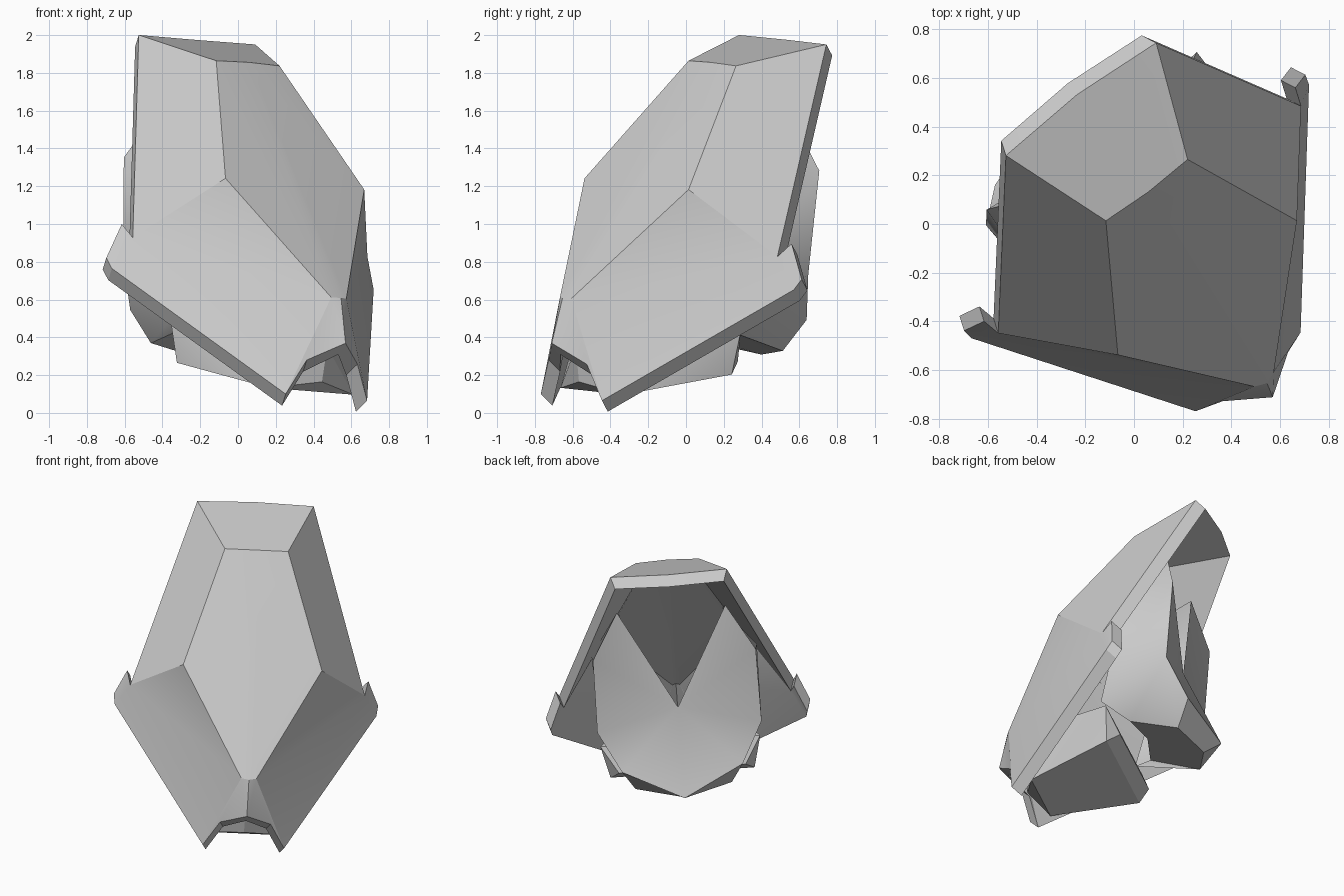
import bpy, bmesh
from mathutils import Vector

old = bpy.data.objects.get("Cube")
if old:
    bpy.data.objects.remove(old, do_unlink=True)

grey = bpy.data.materials.new("plain_grey")
grey.use_nodes = True
grey.diffuse_color = (0.6, 0.6, 0.6, 1)
grey.node_tree.nodes["Principled BSDF"].inputs["Base Color"].default_value = (0.6, 0.6, 0.6, 1)

# Local frame: sideways, forward, up; the guard is turned about the vertical
side = Vector((0.8, 0.6, -0.065)).normalized()
ahead = Vector((0.6, -0.8, 0))
up = ahead.cross(side)


def place(p):
    return side * (p[0] + 0.005) + ahead * p[1] + up * p[2]


def finish(name, bm, angle):
    bmesh.ops.recalc_face_normals(bm, faces=bm.faces)
    mesh = bpy.data.meshes.new(name)
    bm.to_mesh(mesh)
    bm.free()
    mesh.materials.append(grey)
    obj = bpy.data.objects.new(name, mesh)
    bpy.context.collection.objects.link(obj)
    bpy.ops.object.select_all(action='DESELECT')
    obj.select_set(True)
    bpy.context.view_layer.objects.active = obj
    bpy.ops.object.shade_smooth_by_angle(angle=angle)


def mirrored(name, points, faces, angle):
    """Build named half points and their faces on both sides of the middle."""
    bm = bmesh.new()
    verts = {}
    for s in (-1, 1):
        for key, p in points.items():
            if p[0] == 0 and s == 1:
                verts[key, s] = verts[key, -1]
            else:
                verts[key, s] = bm.verts.new(place((s * p[0], p[1], p[2])))
        for f in faces:
            ring = [verts[k, s] for k in f.split()]
            bm.faces.new(ring if s == 1 else ring[::-1])
    finish(name, bm, angle)


def hull(name, half):
    bm = bmesh.new()
    for x, y, z in half:
        for s in ((-1, 1) if x else (1,)):
            bm.verts.new(place((s * x, y, z)))
    bmesh.ops.convex_hull(bm, input=bm.verts)
    loose = [v for v in bm.verts if not v.link_faces]
    bmesh.ops.delete(bm, geom=loose, context='VERTS')
    finish(name, bm, 0.4)


# Outer faceted shell: outside, inside copy shifted back and down, and rim
shell = dict(
    top=(0.386, -0.54, 1.98), top_mid=(0, -0.565, 1.98),
    brow=(0.21, -0.08, 1.855), brow_mid=(0, -0.07, 1.86),
    cheek=(0.46, 0.39, 1.215),
    nose=(0.05, 0.83, 0.61), nose_mid=(0, 0.85, 0.61),
    notch=(0, 0.91, 0.37), notch_side=(0.168, 0.80, 0.27),
    foot=(0.27, 0.766, 0.083), wing_low=(0.868, -0.026, 0.71),
    wing=(0.877, -0.068, 0.766), horn=(0.80, -0.05, 0.95),
    hinge=(0.778, 0.024, 0.88))
outside = [
    "top top_mid brow_mid brow", "brow brow_mid nose_mid nose cheek",
    "top brow cheek hinge", "cheek nose hinge", "nose notch notch_side",
    "nose notch_side foot", "nose foot hinge", "foot wing_low hinge",
    "wing_low wing horn hinge", "nose nose_mid notch"]
inside = [" ".join(k + "_in" for k in reversed(f.split())) for f in outside]
edge = "top_mid top hinge horn wing wing_low foot notch_side notch".split()
rim = [f"{p} {q} {q}_in {p}_in" for p, q in zip(edge, edge[1:])]
for key, (x, y, z) in list(shell.items()):
    shell[key + "_in"] = (max(x - 0.025, 0.02) if x else 0, y - 0.06, z - 0.06)
mirrored("outer_shell", shell, outside + inside + rim, 0.28)

# Padded cup at the back: shallow dish notched at the top, lip and skirt
cup = dict(
    a=(0.36, -0.33, 1.62), b=(0.54, -0.41, 1.32), c=(0.545, -0.36, 0.77),
    d=(0.40, -0.47, 0.52), e=(0, -0.60, 0.36),
    d_lip=(0.32, -0.38, 0.35), e_lip=(0, -0.48, 0.31),
    a_in=(0.34, -0.12, 1.5), b_in=(0.55, -0.08, 1.2), c_in=(0.5, 0.1, 0.52),
    d_in=(0.3, -0.05, 0.45), e_in=(0, -0.1, 0.46), hollow=(0, -0.35, 0.91))
cup_faces = [f"{p} {q} hollow" for p, q in ("ab", "bc", "cd", "de")]
cup_faces += ["a a_in b_in b", "b b_in c_in c", "c c_in d_in d_lip", "c d_lip d",
              "d d_lip e_lip e", "d_lip d_in e_in e_lip"]
mirrored("back_cup", cup, cup_faces, 0.75)

# Lower liner inside the shell
hull("lower_liner", [(0, 0.72, 0.165), (0.28, 0.63, 0.115), (0.478, 0.07, 0.235),
                     (0.42, -0.01, 0.30), (0.53, 0.06, 0.47), (0.3, 0.5, 0.5),
                     (0, 0.75, 0.35)])
